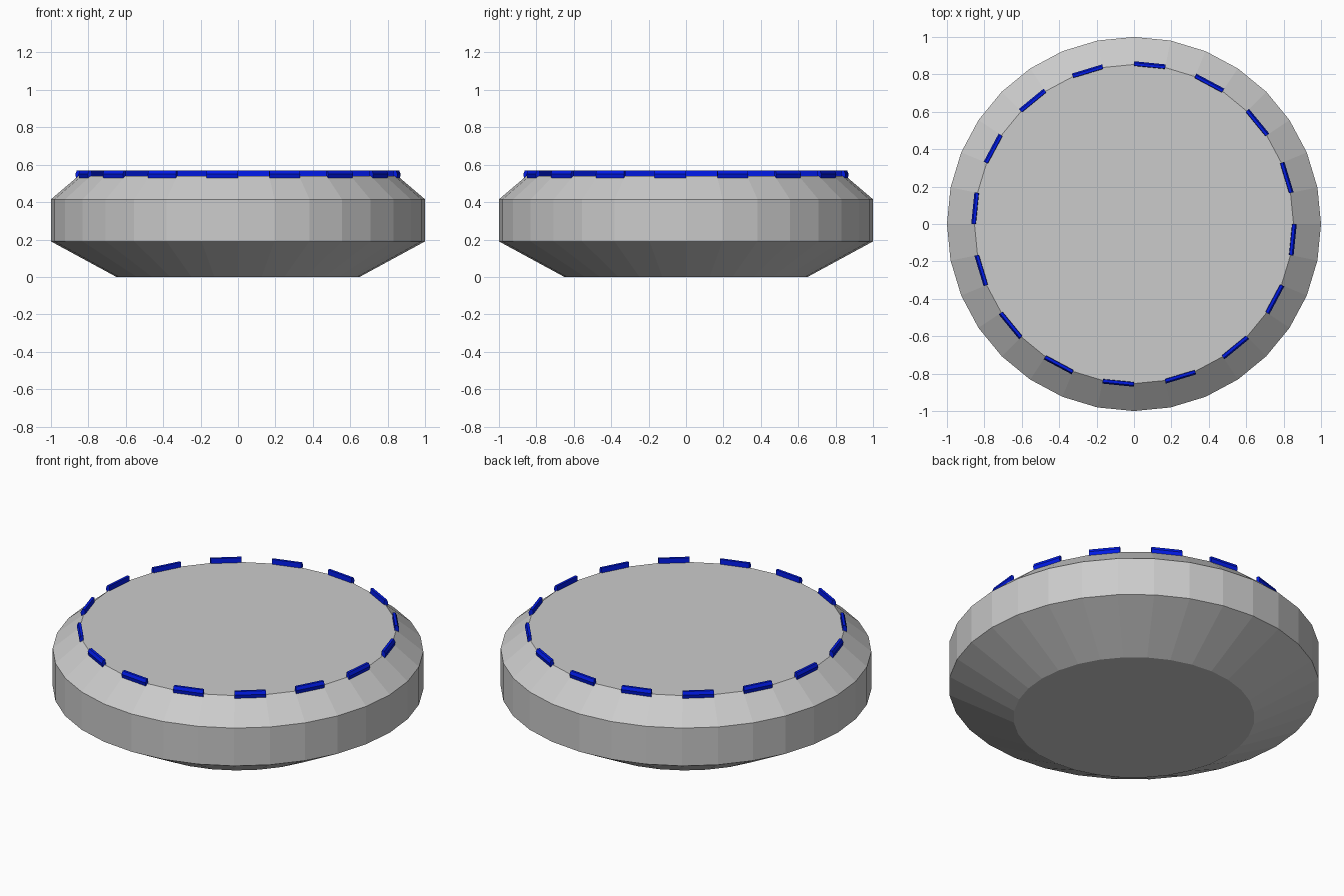
import bpy, bmesh
from math import cos, sin, pi

if "Cube" in bpy.data.objects:
    bpy.data.objects.remove(bpy.data.objects["Cube"])

SIDES = 32
STEP = 2 * pi / SIDES


def ring_point(r, z, i):
    return (r * cos(i * STEP), r * sin(i * STEP), z)


def finish(bm, name):
    bmesh.ops.recalc_face_normals(bm, faces=bm.faces)
    mesh = bpy.data.meshes.new(name)
    bm.to_mesh(mesh)
    bm.free()
    obj = bpy.data.objects.new(name, mesh)
    bpy.context.collection.objects.link(obj)
    return obj


# Disc body: lathed low-poly profile with flat caps
profile = [(0.65, 0.0), (1.0, 0.19), (1.0, 0.415), (0.853, 0.54)]
bm = bmesh.new()
rings = [[bm.verts.new(ring_point(r, z, i)) for i in range(SIDES)] for r, z in profile]
for low, high in zip(rings, rings[1:]):
    for i in range(SIDES):
        j = (i + 1) % SIDES
        bm.faces.new((low[i], low[j], high[j], high[i]))
bm.faces.new(rings[0])
bm.faces.new(rings[-1])
finish(bm, "disc_body")

# Rim lights: a small chamfered bar on every second side of the top edge
section = [(0.845, 0.535), (0.865, 0.525), (0.870, 0.55), (0.862, 0.568), (0.847, 0.568)]
bm = bmesh.new()
for k in range(-1, SIDES - 1, 2):
    ends = [[bm.verts.new(ring_point(r, z, k + e)) for r, z in section] for e in (0, 1)]
    bm.faces.new(ends[0])
    bm.faces.new(ends[1])
    for a in range(len(section)):
        b = (a + 1) % len(section)
        bm.faces.new((ends[0][a], ends[0][b], ends[1][b], ends[1][a]))
lights = finish(bm, "rim_lights")

blue = bpy.data.materials.new("blue")
blue.diffuse_color = (0.0, 0.01, 0.8, 1.0)
blue.use_nodes = True
blue.node_tree.nodes["Principled BSDF"].inputs["Base Color"].default_value = blue.diffuse_color
lights.data.materials.append(blue)
